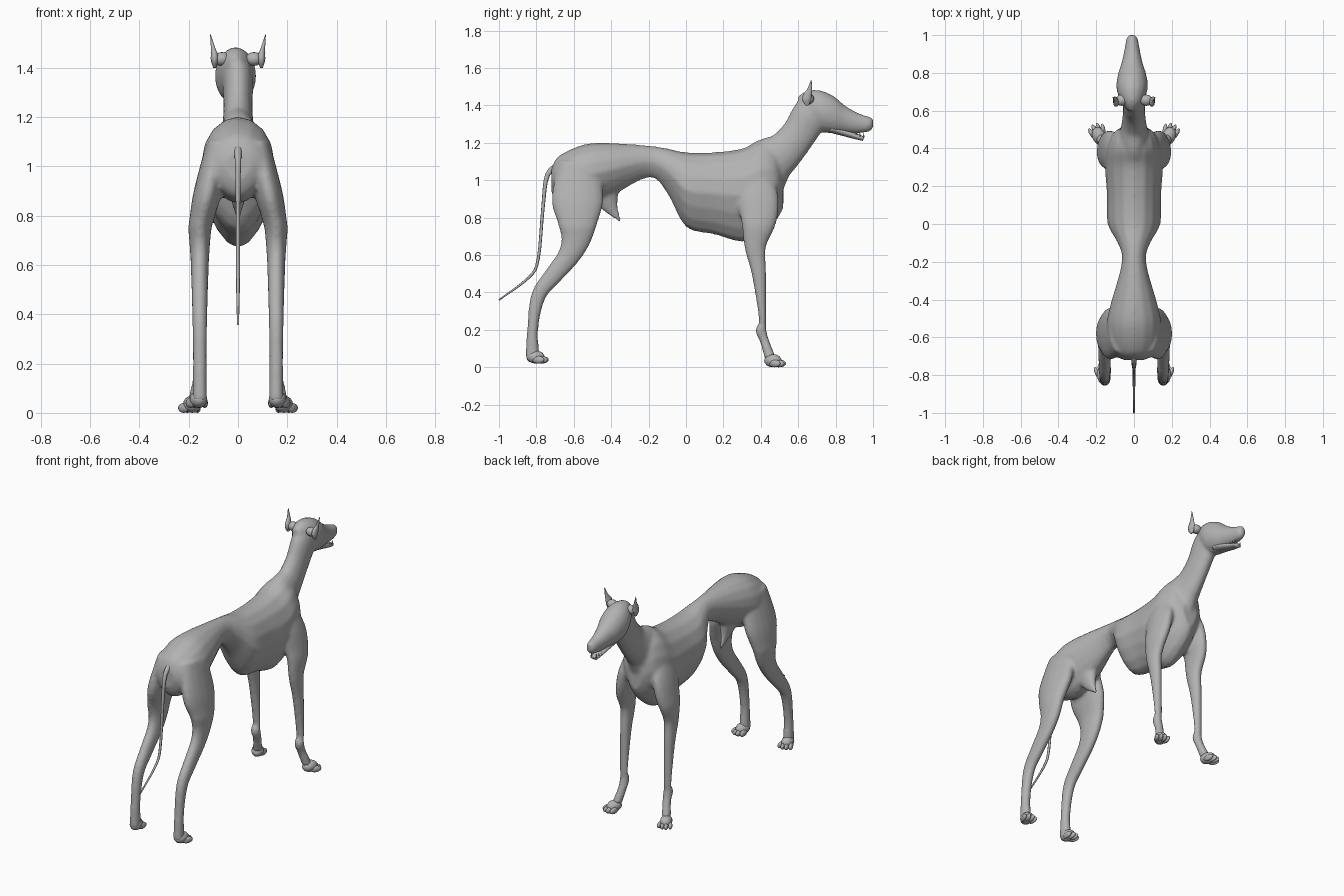
import bpy, bmesh, math
from mathutils import Vector, Matrix
from mathutils.geometry import interpolate_bezier

cube = bpy.data.objects.get("Cube")
if cube:
    bpy.data.objects.remove(cube, do_unlink=True)

grey = (.45, .45, .45, 1)
coat = bpy.data.materials.new("grey_coat")
coat.use_nodes = True
coat.diffuse_color = grey
coat.node_tree.nodes["Principled BSDF"].inputs["Base Color"].default_value = grey


def smooth_path(points, steps=4):
    """Pass a smooth curve through (y, z, radius) points."""
    points = [Vector(p) for p in points]
    padded = [points[0], *points, points[-1]]
    result = []
    for before, start, end, after in zip(padded, padded[1:], padded[2:], padded[3:]):
        handle_a = start + (end - before) / 6
        handle_b = end - (after - start) / 6
        result += interpolate_bezier(start, handle_a, handle_b, end, steps + 1)[:-1]
    return result + [points[-1]]


def sweep(bm, points, width, centre=lambda z: 0, upright=False, keel=0, sides=16):
    """Skin oval rings along a path; width and centre are rules giving the x shape."""
    path = smooth_path(points)
    rings = []
    for i, (y, z, radius) in enumerate(path):
        ahead = path[min(i + 1, len(path) - 1)] - path[max(i - 1, 0)]
        normal = Vector((0, 1)) if upright else Vector((-ahead.y, ahead.x)).normalized()
        ring = []
        for k in range(sides):
            angle = math.tau * k / sides
            across, along = math.cos(angle), math.sin(angle)
            half = width(y, radius) * (1 + keel * min(along, 0))
            offset = normal * radius * along
            ring.append(bm.verts.new((centre(z) + half * across, y + offset.x, z + offset.y)))
        rings.append(ring)
    faces = [bm.faces.new(rings[0]), bm.faces.new(rings[-1])]
    for ring, following in zip(rings, rings[1:]):
        for k in range(sides):
            n = (k + 1) % sides
            faces.append(bm.faces.new((ring[k], ring[n], following[n], following[k])))
    bmesh.ops.recalc_face_normals(bm, faces=faces)


def blob(bm, centre, size, turn=0):
    """Ellipsoid, turned about the vertical."""
    matrix = Matrix.Translation(centre) @ Matrix.Rotation(turn, 4, 'Z') @ Matrix.Diagonal((*size, 1))
    bmesh.ops.create_uvsphere(bm, u_segments=12, v_segments=8, radius=1, matrix=matrix)


def finish(name, bm):
    mesh = bpy.data.meshes.new(name)
    bm.to_mesh(mesh)
    bm.free()
    mesh.materials.append(coat)
    mesh.shade_smooth()
    ob = bpy.data.objects.new(name, mesh)
    bpy.context.collection.objects.link(ob)
    return ob


def head_centre(z):
    return -.01


# Paths of the blended parts as (y, z, radius)
torso = [(-.72, 1, .06), (-.68, 1, .13), (-.55, 1.02, .17), (-.42, 1.05, .15),
         (-.2, 1.1, .085), (-.1, 1.05, .12), (0, .95, .2), (.15, .93, .22),
         (.3, .92, .25), (.4, .96, .25), (.48, .98, .2), (.52, .95, .1)]
neck = [(.35, .98, .17), (.44, 1.09, .14), (.53, 1.16, .105), (.605, 1.25, .095),
        (.66, 1.34, .1), (.7, 1.39, .09)]
head = [(.6, 1.42, .03), (.65, 1.4, .08), (.72, 1.37, .11), (.79, 1.35, .1),
        (.85, 1.325, .075), (.92, 1.305, .055), (.98, 1.3, .04), (1, 1.305, .025)]
hind_leg = [(-.57, 1.1, .11), (-.58, .9, .14), (-.58, .78, .11), (-.59, .68, .08),
            (-.63, .59, .06), (-.71, .49, .05), (-.79, .38, .04), (-.82, .2, .03), (-.82, .05, .04)]
fore_leg = [(.37, 1.05, .06), (.38, .93, .11), (.39, .8, .1), (.37, .65, .06), (.39, .5, .04),
            (.41, .25, .02), (.4, .2, .03), (.42, .14, .025), (.45, .05, .03)]
sheath = [(-.44, .95, .09), (-.41, .87, .05), (-.38, .82, .025), (-.35, .78, .01)]

# Body: ribcage deeper than wide, rump rounder
bm = bmesh.new()
sweep(bm, torso, lambda y, r: r * (.7 - .3 * y), upright=True, keel=.3)
sweep(bm, neck, lambda y, r: r * .62)
sweep(bm, head, lambda y, r: r * .76, head_centre, upright=True)
sweep(bm, sheath, lambda y, r: r * .6)

# Legs lean inward to the spine above the elbow and splay at the paw
for side in (1, -1):
    for leg, splay in ((hind_leg, 0), (fore_leg, .2)):
        sweep(bm, leg, lambda y, r: .02 + .27 * r,
              lambda z: side * (.155 - .22 * max(0, z - .75) + splay * max(0, .15 - z)))
body = finish("body_and_legs", bm)

# Blend the joints into one skin
blend = body.modifiers.new("blend", 'REMESH')
blend.mode = 'VOXEL'
blend.voxel_size = .01
blend.use_smooth_shade = True
soften = body.modifiers.new("soften", 'SMOOTH')
soften.iterations = 8

# Paws with four splayed toes
paws = (("front", Vector((.185, .465, 0)), -.35), ("hind", Vector((.16, -.805, .02)), -.2))
for label, place, turn in paws:
    for side, hand in ((1, "left"), (-1, "right")):
        bm = bmesh.new()
        base = Vector((place.x * side, place.y, place.z))
        rotation = Matrix.Rotation(turn * side, 3, 'Z')
        blob(bm, base + Vector((0, 0, .035)), (.036, .05, .035), turn * side)
        for toe in (-1.5, -.5, .5, 1.5):
            reach = Vector((toe * .02, .04 - abs(toe) / 80, .02))
            blob(bm, base + rotation @ reach, (.013, .036, .02), turn * side - toe * .16)
        finish(f"{hand}_{label}_paw", bm)

# Thin hanging tail
bm = bmesh.new()
tail = [(-.66, 1.09, .02), (-.74, 1.03, .013), (-.765, .85, .009), (-.79, .58, .008),
        (-.84, .48, .007), (-1, .36, .004)]
sweep(bm, tail, lambda y, r: r, sides=8)
finish("tail", bm)

# Lower jaw, slightly open
bm = bmesh.new()
jaw = [(.77, 1.28, .025), (.84, 1.257, .02), (.9, 1.237, .016), (.95, 1.222, .012)]
sweep(bm, jaw, lambda y, r: .024 + (.95 - y) / 7, head_centre)
finish("lower_jaw", bm)

# Teeth along both sides of the jaw
bm = bmesh.new()
for side in (1, -1):
    for y in (.91, .93, .95):
        spot = (head_centre(0) + side * (.018 + (.95 - y) / 7), y, 1.24)
        bmesh.ops.create_cone(bm, segments=6, radius1=.005, radius2=.001, cap_ends=True,
                              depth=.025, matrix=Matrix.Translation(spot))
finish("teeth", bm)

# Folded ears with an upright point
ear = [(.65, 1.4, .01), (.645, 1.43, .025), (.65, 1.455, .024), (.66, 1.48, .015), (.67, 1.535, .002)]
for side, hand in ((1, "left"), (-1, "right")):
    bm = bmesh.new()
    sweep(bm, ear, lambda y, r: r * .6, lambda z: side * (.095 + max(0, z - 1.45) / 5), sides=10)
    blob(bm, (side * .065, .655, 1.435), (.035, .03, .028))
    finish(f"{hand}_ear", bm)
